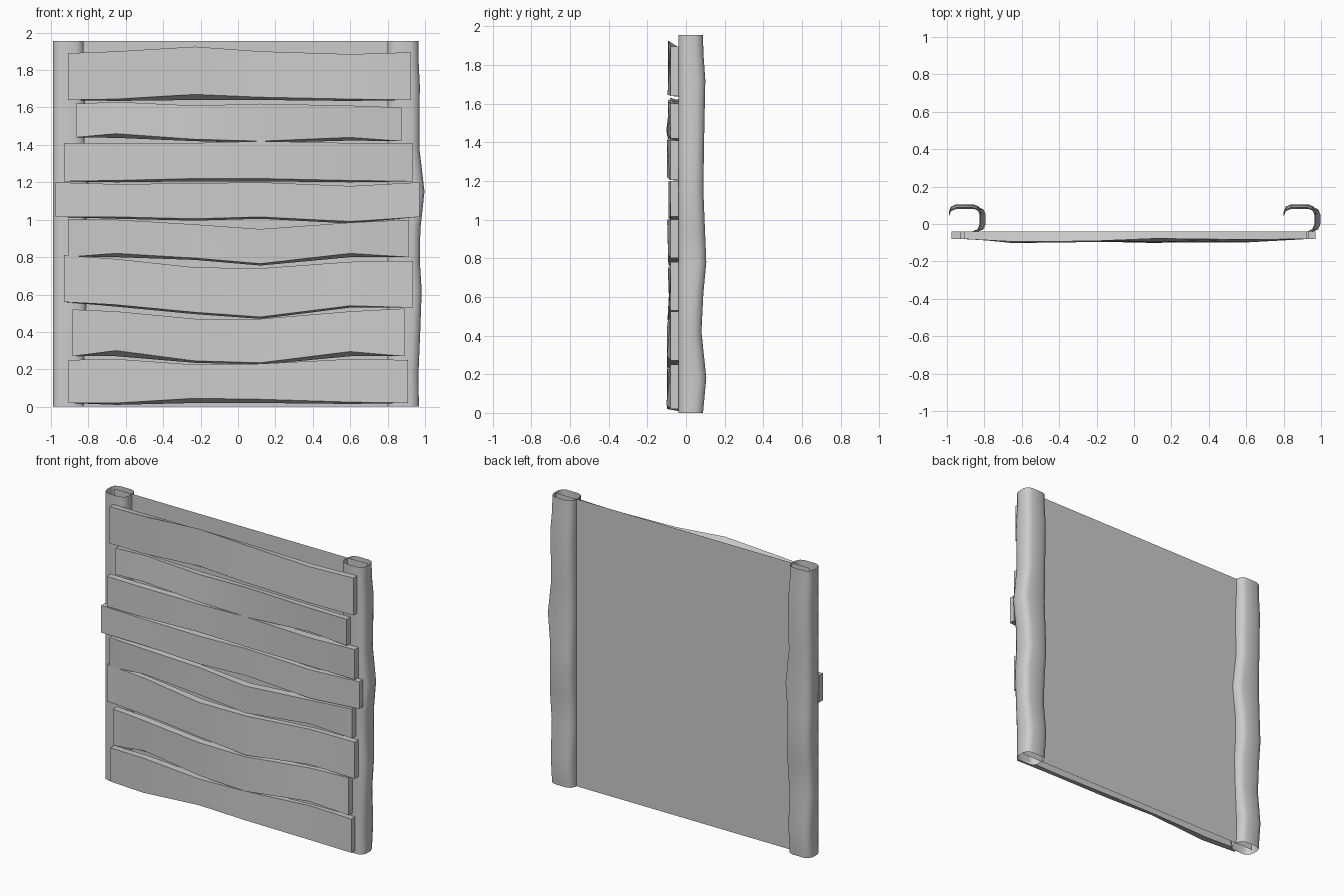
import bpy
import math
import random

random.seed(4)
cube = bpy.data.objects.get("Cube")
if cube:
    bpy.data.objects.remove(cube)

# One plain grey for everything
grey = bpy.data.materials.new("plain grey")
grey.use_nodes = True
grey.diffuse_color = (0.6, 0.6, 0.6, 1)
grey.node_tree.nodes["Principled BSDF"].inputs["Base Color"].default_value = (0.6, 0.6, 0.6, 1)


def add_object(name, verts, faces, smooth_angle=None):
    mesh = bpy.data.meshes.new(name)
    mesh.from_pydata(verts, [], faces)
    mesh.materials.append(grey)
    mesh.update()
    obj = bpy.data.objects.new(name, mesh)
    bpy.context.collection.objects.link(obj)
    if smooth_angle:
        bpy.ops.object.select_all(action="DESELECT")
        obj.select_set(True)
        bpy.context.view_layer.objects.active = obj
        bpy.ops.object.shade_smooth_by_angle(angle=math.radians(smooth_angle))
    return obj


def lerp(a, b, t):
    return a + (b - a) * t


# Thin backing sheet running through the middle of both posts
PANEL_Y = 0.037
PANEL_X = 0.955
HEIGHT = 1.955
add_object(
    "backing_panel",
    [(-PANEL_X, PANEL_Y, 0), (PANEL_X, PANEL_Y, 0),
     (PANEL_X, PANEL_Y, HEIGHT), (-PANEL_X, PANEL_Y, HEIGHT)],
    [(0, 1, 2, 3)],
)

# Planks: left end, right end, then heights of the lower and upper front edges
KNOTS = (-0.65, -0.23, 0.12, 0.6)
PLANKS = [
    (-0.905, 0.91, (0.02, 0.02, 0.045, 0.04, 0.025, 0.02), (0.25, 0.255, 0.225, 0.23, 0.255, 0.25)),
    (-0.885, 0.89, (0.27, 0.3, 0.245, 0.235, 0.295, 0.27), (0.52, 0.51, 0.47, 0.47, 0.51, 0.525)),
    (-0.93, 0.935, (0.56, 0.545, 0.505, 0.48, 0.54, 0.53), (0.81, 0.79, 0.745, 0.74, 0.775, 0.78)),
    (-0.91, 0.915, (0.8, 0.82, 0.795, 0.765, 0.82, 0.8), (1, 1, 0.975, 0.95, 0.985, 1)),
    (-0.975, 0.97, (1.015, 1.015, 1.005, 1.015, 0.99, 1.015), (1.2, 1.19, 1.195, 1.2, 1.18, 1.2)),
    (-0.93, 0.935, (1.205, 1.21, 1.22, 1.22, 1.21, 1.205), (1.41, 1.41, 1.41, 1.42, 1.41, 1.41)),
    (-0.865, 0.875, (1.44, 1.46, 1.43, 1.42, 1.44, 1.42), (1.62, 1.63, 1.61, 1.62, 1.61, 1.6)),
    (-0.91, 0.925, (1.64, 1.645, 1.67, 1.655, 1.645, 1.64), (1.89, 1.9, 1.925, 1.9, 1.885, 1.895)),
]


def plank(number, left, right, lows, highs):
    xs = (left, *KNOTS, right)
    last = len(xs) - 1
    verts, faces = [], []
    for i, x in enumerate(xs):
        t = (x - left) / (right - left)
        at_end = i in (0, last)
        front_low = -0.08 if at_end else random.uniform(-0.103, -0.08)
        front_high = -0.08 if at_end else random.uniform(-0.1, -0.07)
        # the back edges stay straighter than the carved front, and never rise above it
        back_low = lows[i] if at_end else min(lerp(lows[0], lows[-1], t), lows[i] - 0.01)
        back_high = min(lerp(highs[0], highs[-1], t), highs[i])
        verts += [(x, front_low, lows[i]), (x, front_high, highs[i]),
                  (x, -0.04, back_high), (x, -0.04, back_low)]
    for i in range(last):
        a, b = 4 * i, 4 * i + 4
        for k in range(4):
            n = (k + 1) % 4
            faces.append((a + k, b + k, b + n, a + n))
    end = 4 * last
    faces += [(0, 1, 2, 3), (end + 3, end + 2, end + 1, end)]
    add_object(f"plank_{number}", verts, faces, 25)


for number, data in enumerate(PLANKS, 1):
    plank(number, *data)

# Posts: open rounded tubes, uneven on the back and +x sides; both share one shape
LEVELS = (0, 0.18, 0.42, 0.62, 0.78, 0.95, 1.15, 1.38, 1.72, 1.86, HEIGHT)
OUTER = (0.967, 0.965, 0.975, 0.982, 0.972, 0.975, 0.997, 0.97, 0.972, 0.965, 0.965)
BACK = (0.088, 0.105, 0.08, 0.09, 0.105, 0.098, 0.09, 0.093, 0.1, 0.09, 0.088)
CORNER = 0.04
POST_SPACING = 1.79
INNER_X = 0.8
FRONT_Y = -0.04


def post(name, shift):
    verts, faces = [], []
    for z, out, back in zip(LEVELS, OUTER, BACK):
        corners = ((out, back), (INNER_X, back), (INNER_X, FRONT_Y), (out, FRONT_Y))
        for c, (cx, cy) in enumerate(corners):
            sx = -1 if cx == out else 1
            sy = -1 if cy == back else 1
            for step in range(3):
                angle = math.radians(90 * c + 45 * step)
                x = cx + sx * CORNER + CORNER * math.cos(angle)
                y = cy + sy * CORNER + CORNER * math.sin(angle)
                verts.append((x + shift, y, z))
    ring = 12
    for i in range(len(LEVELS) - 1):
        for k in range(ring):
            n = (k + 1) % ring
            faces.append((i * ring + k, i * ring + n, (i + 1) * ring + n, (i + 1) * ring + k))
    add_object(name, verts, faces, 60)


post("left_post", 0)
post("right_post", -POST_SPACING)
